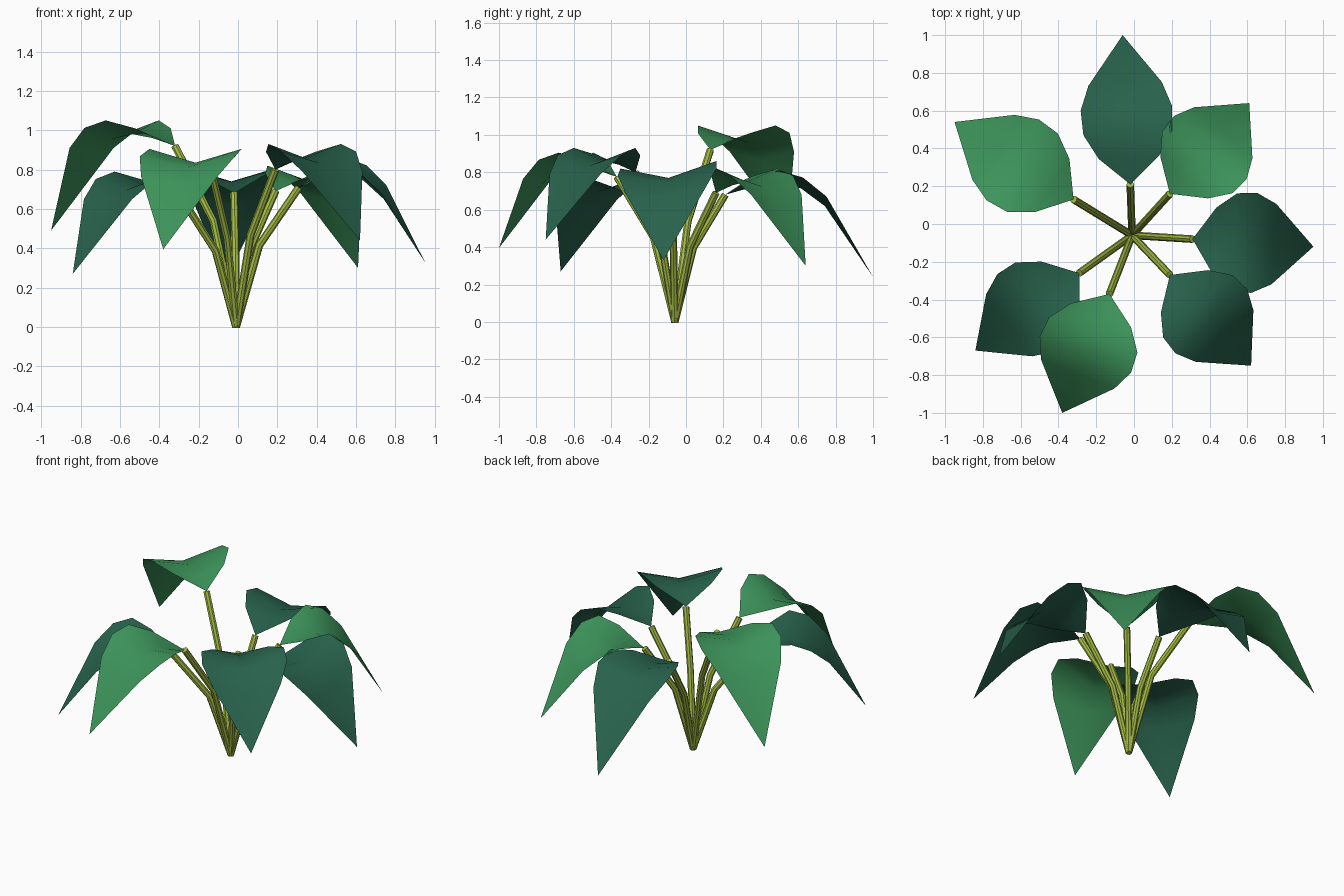
import bpy
import bmesh
from mathutils import Vector

if "Cube" in bpy.data.objects:
    bpy.data.objects.remove(bpy.data.objects["Cube"])


def material(name, rgb):
    m = bpy.data.materials.new(name)
    m.diffuse_color = (*rgb, 1)
    m.use_nodes = True
    m.node_tree.nodes["Principled BSDF"].inputs["Base Color"].default_value = m.diffuse_color
    return m


LIGHT = material("light leaf green", (0.047, 0.30, 0.105))
DARK = material("dark leaf green", (0.021, 0.122, 0.073))
STEM = material("stem olive green", (0.36, 0.49, 0.055))

ROOT = Vector((-0.01, -0.06, 0.0))

# Leaf stations: fraction of length, half width, edge height, midrib height
STATIONS = [
    (0.18, 0.168, 0.090, 0.040),
    (0.345, 0.247, 0.130, 0.060),
    (0.51, 0.255, 0.092, 0.035),
    (0.673, 0.205, -0.010, -0.060),
]


def make_leaf(base, tip, mat, width, roll):
    """Folded, drooping leaf blade running from base to tip."""
    along = Vector((tip.x - base.x, tip.y - base.y, 0))
    side = Vector((-along.y, along.x, 0)).normalized()
    up = Vector((0, 0, 1))
    bm = bmesh.new()
    first, last = bm.verts.new(base), bm.verts.new(tip)
    rows = []
    for u, half, edge_z, mid_z in STATIONS:
        row = []
        for s in (1, 0, -1):
            z = (edge_z if s else mid_z) + s * roll
            row.append(bm.verts.new(base + along * u + side * (s * half * width) + up * z))
        rows.append(row)
    for i in (0, 1):
        bm.faces.new((first, rows[0][i + 1], rows[0][i]))
        for a, b in zip(rows, rows[1:]):
            bm.faces.new((a[i], a[i + 1], b[i + 1], b[i]))
        bm.faces.new((rows[-1][i], rows[-1][i + 1], last))
    for f in bm.faces:
        f.smooth = True
        if f.normal.length == 0:
            f.normal_update()
    bmesh.ops.recalc_face_normals(bm, faces=bm.faces)
    bm.normal_update()
    if sum(f.normal.z for f in bm.faces) < 0:
        bmesh.ops.reverse_faces(bm, faces=bm.faces)
    me = bpy.data.meshes.new("leaf")
    bm.to_mesh(me)
    bm.free()
    me.materials.append(mat)
    bpy.context.collection.objects.link(bpy.data.objects.new("leaf", me))


def make_stem(top):
    """Round stem with a single bend."""
    span = top - ROOT
    bend = ROOT + Vector((span.x * 0.37, span.y * 0.37, span.z * 0.585))
    cu = bpy.data.curves.new("stem", 'CURVE')
    cu.dimensions = '3D'
    cu.bevel_depth = 0.02
    cu.bevel_resolution = 2
    cu.use_fill_caps = True
    sp = cu.splines.new('POLY')
    sp.points.add(2)
    for p, co in zip(sp.points, (ROOT, bend, top)):
        p.co = (*co, 1)
    cu.materials.append(STEM)
    ob = bpy.data.objects.new("stem", cu)
    bpy.context.collection.objects.link(ob)
    bpy.ops.object.select_all(action='DESELECT')
    ob.select_set(True)
    bpy.context.view_layer.objects.active = ob
    bpy.ops.object.convert(target='MESH')
    bpy.ops.object.shade_smooth_by_angle()


# Leaf base, leaf tip, colour, width factor, sideways roll
PLANT = [
    ((-0.02, 0.21, 0.68), (-0.06, 1.00, 0.24), DARK, 0.95, 0),
    ((0.19, 0.16, 0.69), (0.61, 0.64, 0.30), LIGHT, 1.0, 0),
    ((0.31, -0.08, 0.71), (0.95, -0.12, 0.33), DARK, 1.04, 0.02),
    ((0.19, -0.27, 0.80), (0.62, -0.75, 0.44), DARK, 1.0, 0),
    ((-0.13, -0.37, 0.775), (-0.38, -1.00, 0.395), LIGHT, 1.02, 0),
    ((-0.29, -0.26, 0.66), (-0.84, -0.67, 0.27), DARK, 1.0, 0),
    ((-0.32, 0.13, 0.92), (-0.95, 0.54, 0.49), LIGHT, 1.0, 0),
]
for base, tip, mat, width, roll in PLANT:
    make_stem(Vector(base))
    make_leaf(Vector(base), Vector(tip), mat, width, roll)
